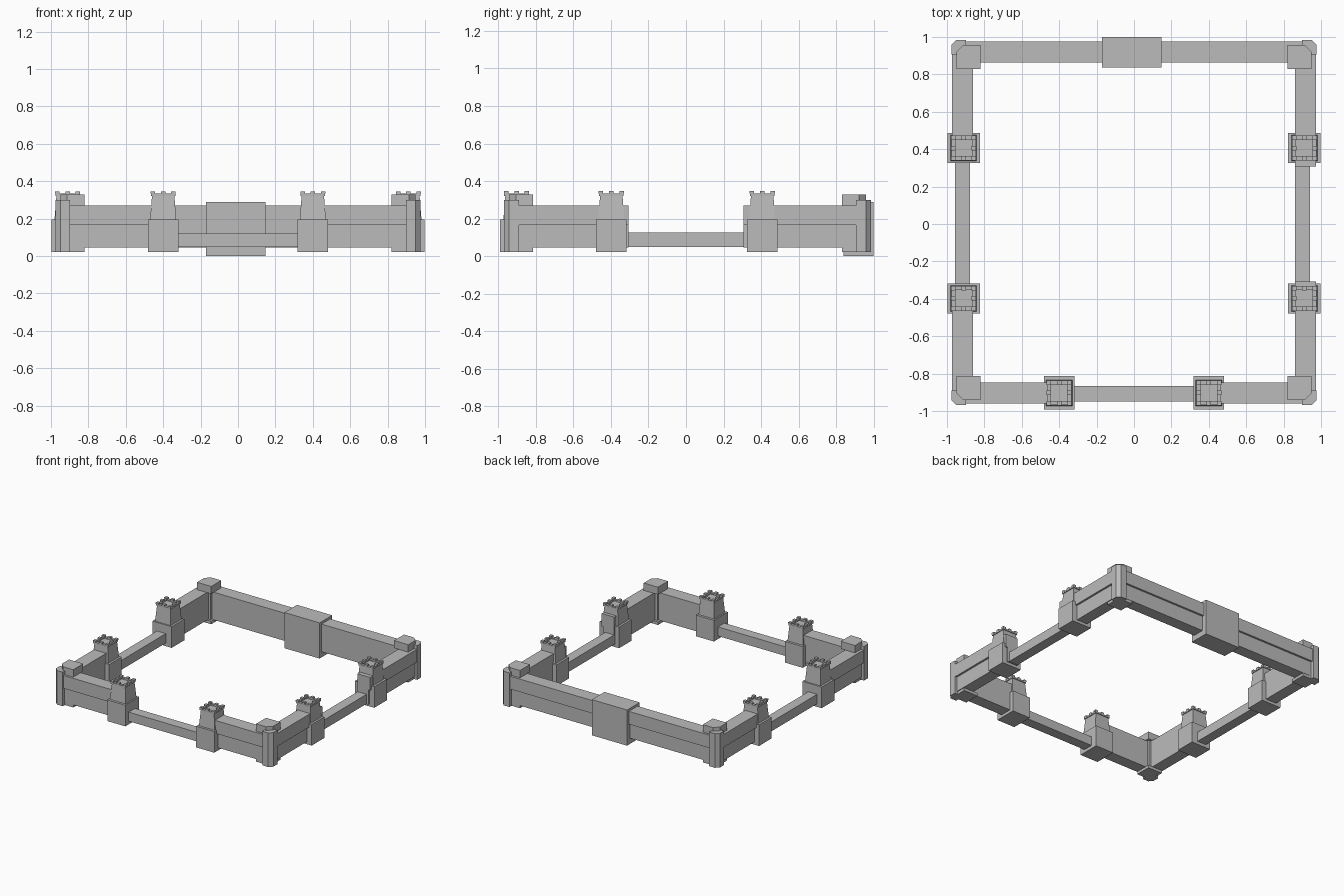
import bpy
import bmesh
from mathutils import Vector

cube = bpy.data.objects.get("Cube")
if cube:
    bpy.data.objects.remove(cube, do_unlink=True)

stone = bpy.data.materials.new("grey stone")
stone.use_nodes = True
GREY = (0.5, 0.5, 0.5, 1)
stone.diffuse_color = GREY
stone.node_tree.nodes["Principled BSDF"].inputs["Base Color"].default_value = GREY


def finish(bm, name):
    bmesh.ops.recalc_face_normals(bm, faces=bm.faces)
    mesh = bpy.data.meshes.new(name)
    bm.to_mesh(mesh)
    bm.free()
    mesh.materials.append(stone)
    obj = bpy.data.objects.new(name, mesh)
    bpy.context.collection.objects.link(obj)
    return obj


def prism(bm, outline, offset):
    """Extrude a closed outline of 3D points along an offset."""
    face = bm.faces.new([bm.verts.new(p) for p in outline])
    moved = bmesh.ops.extrude_face_region(bm, geom=[face])["geom"]
    verts = [v for v in moved if isinstance(v, bmesh.types.BMVert)]
    bmesh.ops.translate(bm, verts=verts, vec=Vector(offset))


def block(bm, x, y, z, taper=1.0):
    """Box between pairs of limits, with an optional narrower top."""
    cx, cy = sum(x) / 2, sum(y) / 2
    made = bmesh.ops.create_cube(bm, size=1)["verts"]
    for v in made:
        s = taper if v.co.z > 0 else 1.0
        v.co = (cx + v.co.x * (x[1] - x[0]) * s,
                cy + v.co.y * (y[1] - y[0]) * s,
                z[1] if v.co.z > 0 else z[0])


def box(name, x, y, z):
    bm = bmesh.new()
    block(bm, x, y, z)
    return finish(bm, name)


def high_wall(name, axis, start, end, inner, outer):
    """Wall whose upper half overhangs on the outer side."""
    lower = outer - (0.016 if outer > 0 else -0.016)
    profile = [(inner, 0.045), (lower, 0.045), (lower, 0.165),
               (outer, 0.165), (outer, 0.27), (inner, 0.27)]
    bm = bmesh.new()
    if axis == "x":
        prism(bm, [(start, d, z) for d, z in profile], (end - start, 0, 0))
    else:
        prism(bm, [(d, start, z) for d, z in profile], (0, end - start, 0))
    return finish(bm, name)


def tower(name, cx, cy, hx, hy):
    bm = bmesh.new()
    # Base, tapered shaft and parapet slab
    block(bm, (cx - hx, cx + hx), (cy - hy, cy + hy), (0.023, 0.195))
    block(bm, (cx - 0.07, cx + 0.07), (cy - 0.07, cy + 0.07), (0.195, 0.325), 0.85)
    r = 0.066
    for s in (-1, 1):
        edge = sorted((s * r, s * 0.044))
        block(bm, (cx + edge[0], cx + edge[1]), (cy - r, cy + r), (0.322, 0.334))
        block(bm, (cx - 0.044, cx + 0.044), (cy + edge[0], cy + edge[1]), (0.322, 0.334))
    # Battlements around the rim
    m = 0.055
    for i in (-1, 0, 1):
        for j in (-1, 0, 1):
            if i or j:
                mx, my = cx + i * m, cy + j * m
                block(bm, (mx - 0.012, mx + 0.012), (my - 0.012, my + 0.012), (0.334, 0.346))
    return finish(bm, name)


def corner(name, sx, sy, shift):
    """Corner group: chamfered post, inner pillar, cap and foot."""
    def chamfered(bm, inner, outer, cut, z0, z1):
        pts = [(inner, inner), (outer, inner), (outer, outer - cut),
               (outer - cut, outer), (inner, outer)]
        prism(bm, [(sx * a, sy * b + shift, z0) for a, b in pts], (0, 0, z1 - z0))

    bm = bmesh.new()
    chamfered(bm, 0.898, 0.977, 0.027, 0.023, 0.30)
    chamfered(bm, 0.84, 0.95, 0.035, 0.03, 0.29)
    chamfered(bm, 0.822, 0.95, 0.037, 0.27, 0.33)
    chamfered(bm, 0.822, 0.95, 0.037, 0.023, 0.047)
    return finish(bm, name)


# Back wall with gatehouse
high_wall("back_wall", "x", -0.92, 0.92, 0.864, 0.976)
box("gatehouse", (-0.17, 0.147), (0.838, 1.0), (0.0, 0.29))

# Front walls and front towers
box("front_low_wall", (-0.40, 0.40), (-0.948, -0.866), (0.048, 0.122))
for side, s in (("left", 1), ("right", -1)):
    high_wall(f"front_{side}_wall", "x", s * 0.40, s * 0.92, -0.847, -0.96)
    tower(f"front_{side}_tower", s * 0.40, -0.903, 0.081, 0.089)

# Side walls and side towers
box("left_low_wall", (0.861, 0.942), (-0.39, 0.39), (0.048, 0.125))
box("right_low_wall", (-0.957, -0.877), (-0.39, 0.39), (0.048, 0.125))
for side, s in (("left", 1), ("right", -1)):
    reach = 0.307 if s > 0 else 0.36
    for end, t in (("back", 1), ("front", -1)):
        high_wall(f"{side}_{end}_wall", "y", t * reach, t * 0.92, s * 0.861, s * 0.973)
        tower(f"{side}_{end}_tower", s * 0.911, t * 0.402 + 0.004, 0.087, 0.081)

# Corners
for side, s in (("left", 1), ("right", -1)):
    corner(f"back_{side}_corner", s, 1, 0.008)
    corner(f"front_{side}_corner", s, -1, 0.008)
